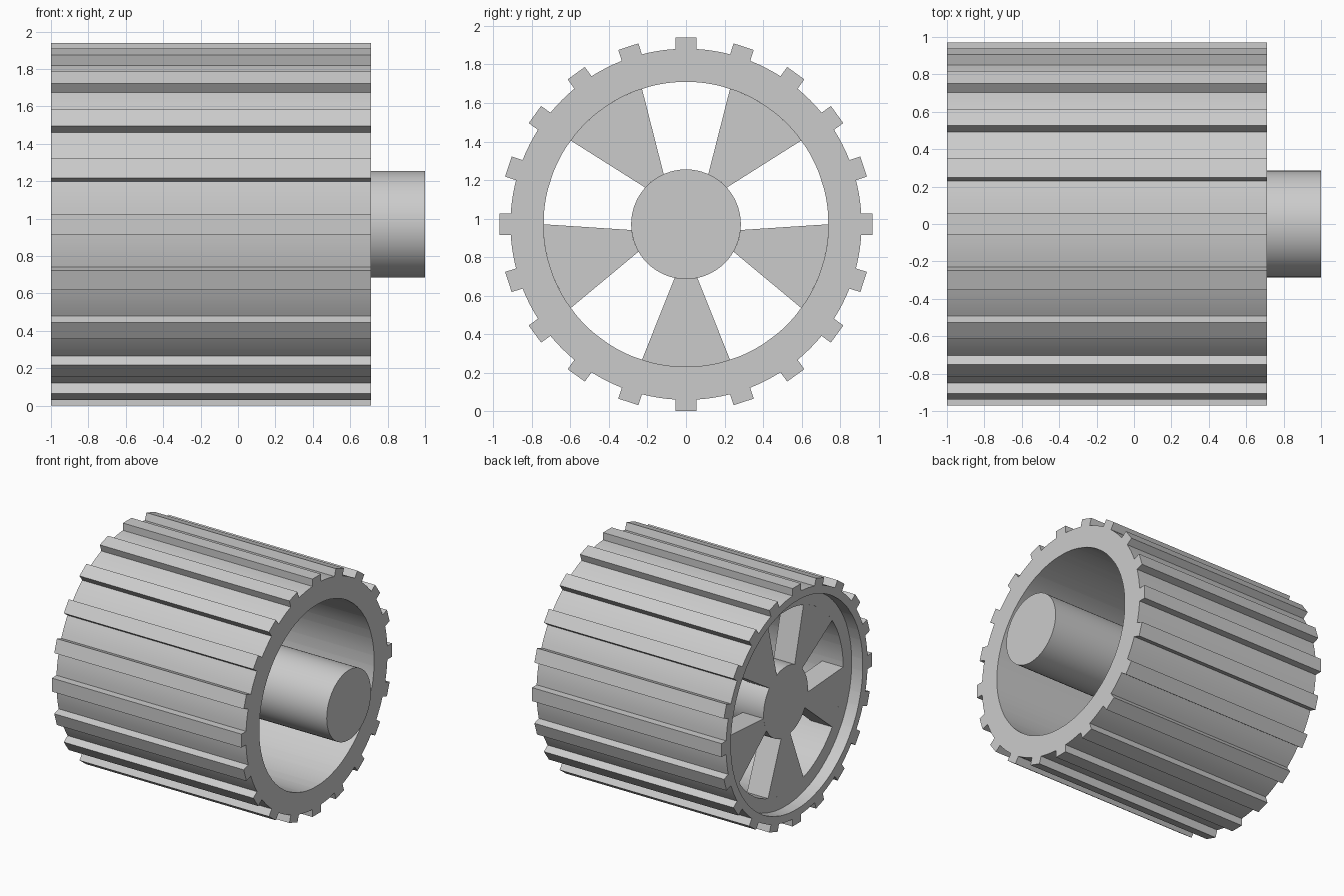
import bpy, bmesh, math

if "Cube" in bpy.data.objects:
    bpy.data.objects.remove(bpy.data.objects["Cube"])

CZ = 0.97                        # axle height
X0, X1, XP, XQ = -1.0, 0.71, -0.90, -0.71   # rim ends, spoke plate faces
R_TIP, R_RIM, R_BORE, R_RECESS, R_HUB = 0.97, 0.912, 0.74, 0.85, 0.285
TEETH, HALF_W, SPOKES = 20, 0.055, 5


def polar(r, a):
    return (r * math.cos(a), r * math.sin(a))


def finish(name, bm):
    bmesh.ops.recalc_face_normals(bm, faces=bm.faces[:])
    mesh = bpy.data.meshes.new(name)
    bm.to_mesh(mesh)
    bm.free()
    ob = bpy.data.objects.new(name, mesh)
    bpy.context.collection.objects.link(ob)
    bpy.ops.object.select_all(action='DESELECT')
    ob.select_set(True)
    bpy.context.view_layer.objects.active = ob
    bpy.ops.object.shade_smooth_by_angle(angle=math.radians(20))
    return ob


def loft(bm, loops, closed):
    """Skin (x, outline) loops; join last to first if closed, else cap."""
    rings = [[bm.verts.new((x, y, z + CZ)) for y, z in pts] for x, pts in loops]
    pairs = list(zip(rings, rings[1:]))
    if closed:
        pairs.append((rings[-1], rings[0]))
    else:
        bm.faces.new(rings[0])
        bm.faces.new(rings[-1])
    for a, b in pairs:
        n = len(a)
        for i in range(n):
            j = (i + 1) % n
            bm.faces.new((a[i], a[j], b[j], b[i]))


# Toothed rim: gear outline outside, bore and end recess inside
outline = []
base = math.asin(HALF_W / R_RIM)
tip_r, tip_a = math.hypot(R_TIP, HALF_W), math.atan2(HALF_W, R_TIP)
pitch = math.tau / TEETH
for t in range(TEETH):
    c = t * pitch
    outline += [(R_RIM, c - base), (tip_r, c - tip_a), (tip_r, c + tip_a)]
    gap = pitch - 2 * base
    outline += [(R_RIM, c + base + gap * k / 4) for k in range(4)]
gear = [polar(r, a) for r, a in outline]
bore = [polar(R_BORE, a) for r, a in outline]
recess = [polar(R_RECESS, a) for r, a in outline]
bm = bmesh.new()
loft(bm, [(X0, gear), (X1, gear), (X1, bore), (XP, bore), (XP, recess), (X0, recess)], True)
finish("toothed_rim", bm)

# Hub shaft
bm = bmesh.new()
circle = [polar(R_HUB, math.tau * i / 64) for i in range(64)]
loft(bm, [(XP, circle), (1.0, circle)], False)
finish("hub_shaft", bm)

# Tapered spokes
bm = bmesh.new()
outer, inner = math.radians(18), math.radians(12)
for s in range(SPOKES):
    c = -math.pi / 2 + s * math.tau / SPOKES
    pts = [polar(R_BORE, c - outer + outer * k / 5) for k in range(11)]
    pts += [polar(R_HUB, c + inner - inner * k / 3) for k in range(7)]
    loft(bm, [(XP, pts), (XQ, pts)], False)
finish("spokes", bm)
